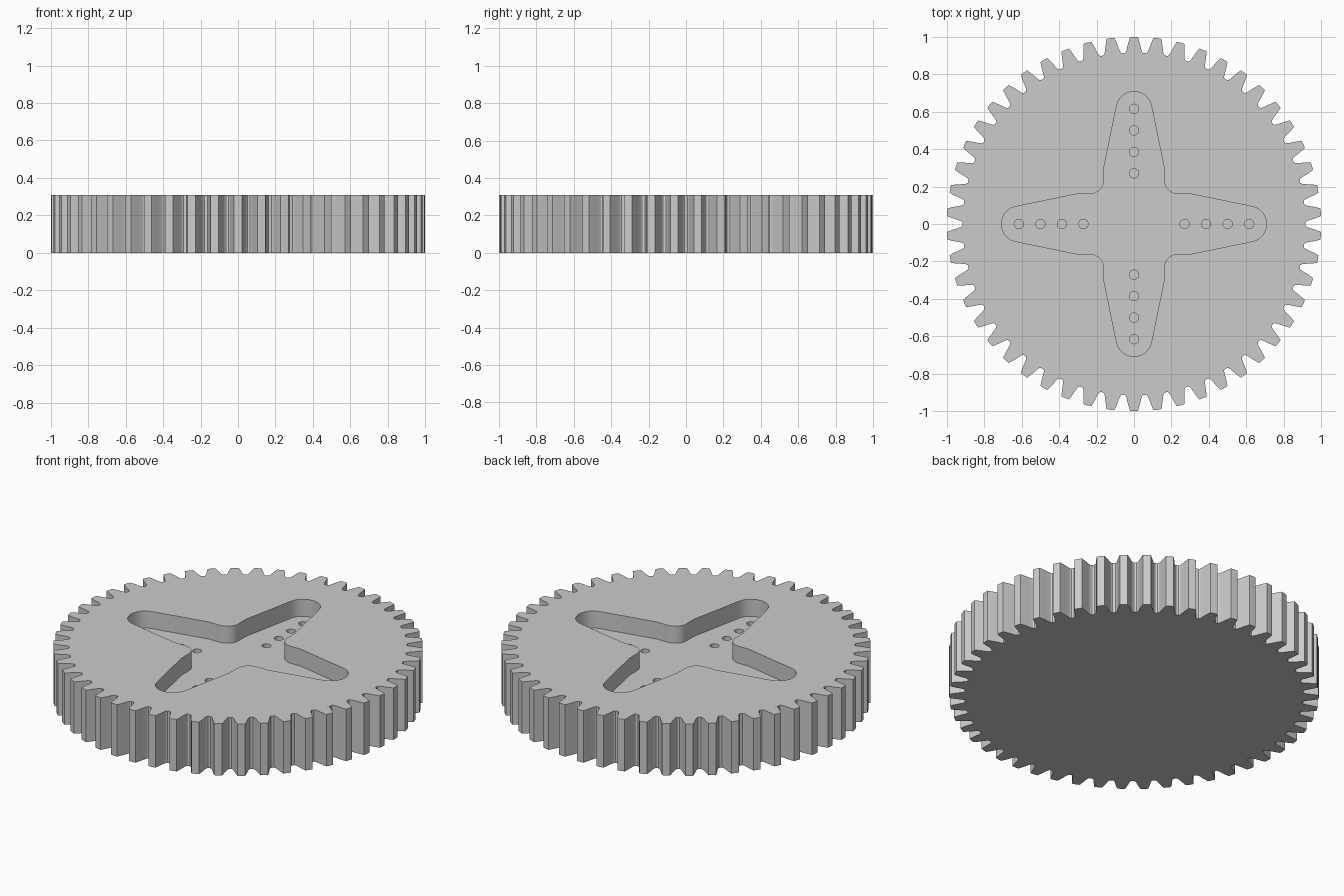
import bpy
import bmesh
from math import cos, sin, pi, radians
from mathutils import Matrix, Vector

cube = bpy.data.objects.get("Cube")
if cube:
    bpy.data.objects.remove(cube, do_unlink=True)

HEIGHT, FLOOR, HOLE_BOTTOM = 0.31, 0.208, 0.1
TEETH = 50

steel = bpy.data.materials.new("plain_grey")
steel.use_nodes = True
steel.diffuse_color = (0.6, 0.6, 0.6, 1)
steel.node_tree.nodes["Principled BSDF"].inputs["Base Color"].default_value = (0.6, 0.6, 0.6, 1)


def prism(name, outlines, z0, z1):
    """Extrude closed 2D outlines from z0 up to z1 as one object."""
    bm = bmesh.new()
    for outline in outlines:
        low = [bm.verts.new((p[0], p[1], z0)) for p in outline]
        high = [bm.verts.new((p[0], p[1], z1)) for p in outline]
        bm.faces.new(low[::-1])
        bm.faces.new(high)
        for i in range(len(low)):
            j = (i + 1) % len(low)
            bm.faces.new((low[i], low[j], high[j], high[i]))
    bmesh.ops.recalc_face_normals(bm, faces=bm.faces[:])
    mesh = bpy.data.meshes.new(name)
    bm.to_mesh(mesh)
    bm.free()
    mesh.materials.append(steel)
    obj = bpy.data.objects.new(name, mesh)
    bpy.context.collection.objects.link(obj)
    return obj


def arc(cx, cy, radius, start, end, steps):
    angles = [radians(start + (end - start) * i / steps) for i in range(steps + 1)]
    return [Vector((cx + radius * cos(a), cy + radius * sin(a))) for a in angles]


def repeat_around(points, count):
    """Repeat an outline section counter-clockwise about the centre."""
    return [Matrix.Rotation(2 * pi * i / count, 2) @ p
            for i in range(count) for p in points]


def cut(target, cutter):
    cutter.hide_render = True
    mod = target.modifiers.new("cut", 'BOOLEAN')
    mod.operation = 'DIFFERENCE'
    mod.solver = 'EXACT'
    mod.object = cutter
    bpy.context.view_layer.objects.active = target
    bpy.ops.object.modifier_apply(modifier=mod.name)
    bpy.data.objects.remove(cutter, do_unlink=True)


# Toothed disc: one tooth flank as (radius, half width), mirrored, then repeated
flank = [(0.9135, 0.050), (0.918, 0.0445), (0.93, 0.0395),
         (0.9615, 0.032), (0.985, 0.0255), (0.999, 0.021)]
tooth = [Vector((w, r)) for r, w in flank]
tooth += [Vector((0, 1.0))] + [Vector((-p.x, p.y)) for p in reversed(tooth)]
gear = prism("gear_disc", [repeat_around(tooth, TEETH)], 0, HEIGHT)

# Cross-shaped pocket: rounded arm end, tapering side, inner fillet
arm = arc(0, 0.613, 0.095, 12, 168, 14)
arm += [Vector((-0.16, 0.305))] + arc(-0.235, 0.235, 0.075, 0, -90, 8)
arm += [Vector((-0.305, 0.16))]
cut(gear, prism("pocket_cutter", [repeat_around(arm, 4)], FLOOR, HEIGHT + 0.1))

# Row of blind holes along each arm
holes = []
for quarter in range(4):
    turn = Matrix.Rotation(quarter * pi / 2, 2)
    for i in range(4):
        holes.append([turn @ p for p in arc(0, 0.27 + 0.115 * i, 0.025, 0, 345, 23)])
cut(gear, prism("hole_cutter", holes, HOLE_BOTTOM, FLOOR + 0.05))

# Smooth the curved walls, keep edges crisp
bpy.ops.object.select_all(action='DESELECT')
gear.select_set(True)
bpy.context.view_layer.objects.active = gear
bpy.ops.object.shade_smooth_by_angle(angle=radians(25))
